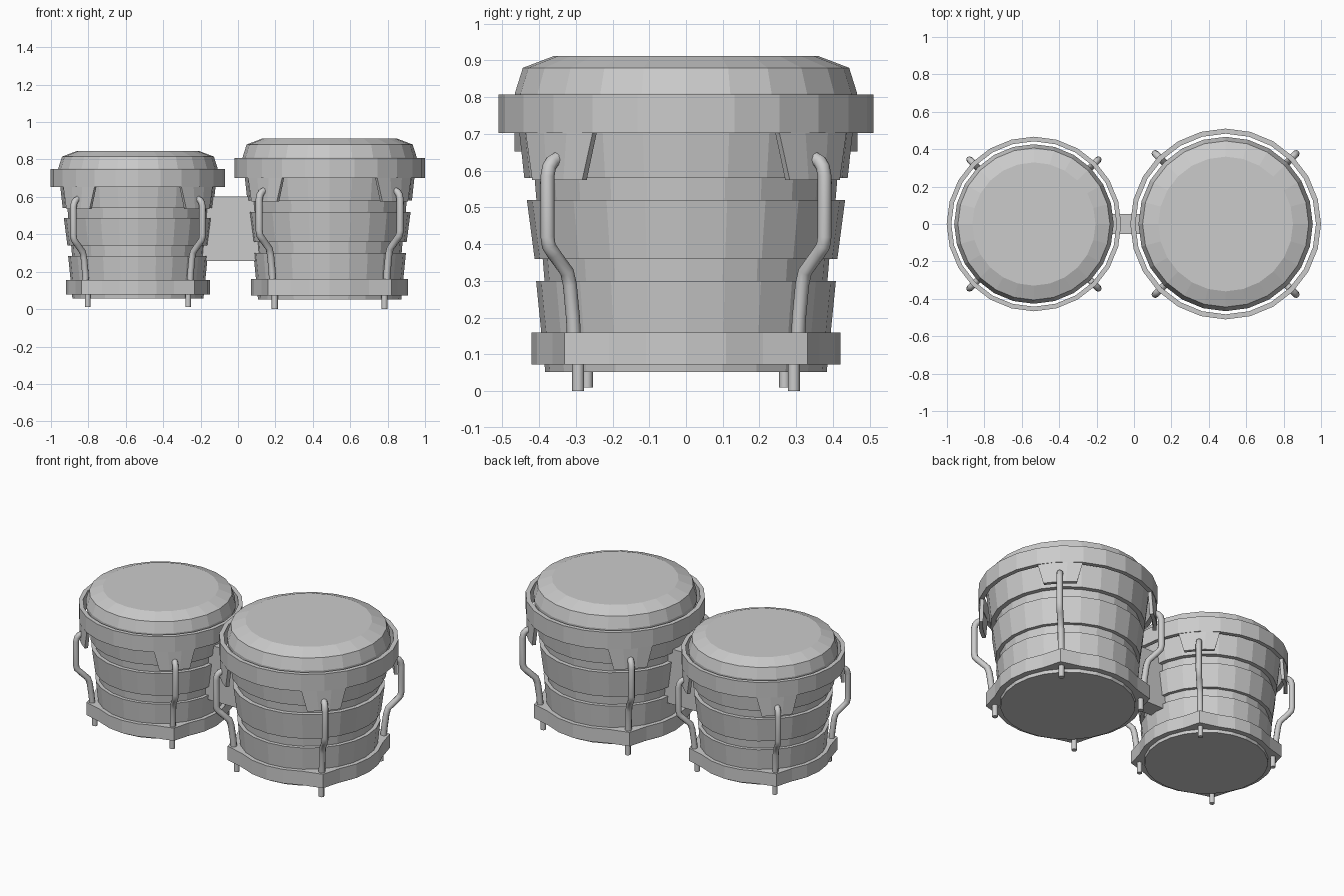
import bpy, bmesh
from math import sin, cos, radians, pi

if "Cube" in bpy.data.objects:
    bpy.data.objects.remove(bpy.data.objects["Cube"])

SIDES = 24


def finish(bm, name, place):
    bmesh.ops.recalc_face_normals(bm, faces=bm.faces)
    me = bpy.data.meshes.new(name)
    bm.to_mesh(me)
    bm.free()
    return add(name, me, place)


def add(name, data, place, turn=0):
    ob = bpy.data.objects.new(name, data)
    x, z, s = place
    ob.location = (x, 0, z)
    ob.scale = (s, s, s)
    ob.rotation_euler.z = turn
    bpy.context.collection.objects.link(ob)
    return ob


def lathe(name, profile, place, closed=False, corner=None):
    """Spin (radius, z) points; 'corner' is the radius of outer points at the diagonals."""
    bm = bmesh.new()
    rings = []
    big = max(r for r, z in profile)
    for r, z in profile:
        ring = []
        for i in range(SIDES):
            a = 2 * pi * i / SIDES
            rr = corner if corner and r == big and i % 6 == 3 else r
            ring.append(bm.verts.new((rr * cos(a), rr * sin(a), z)))
        rings.append(ring)
    n = len(rings)
    for k in range(n if closed else n - 1):
        a, b = rings[k], rings[(k + 1) % n]
        for i in range(SIDES):
            j = (i + 1) % SIDES
            bm.faces.new((a[i], a[j], b[j], b[i]))
    if not closed:
        bm.faces.new(rings[0])
        bm.faces.new(rings[-1])
    return finish(bm, name, place)


def bracket(name, angle, place):
    """Curved trapezoid plate hanging below the rim."""
    bm = bmesh.new()
    cols = []
    for t in (-1, -0.33, 0.33, 1):
        col = []
        for r, z, half in ((0.483, 0.71, 15), (0.505, 0.71, 15),
                           (0.505, 0.575, 11), (0.483, 0.575, 11)):
            a = radians(angle + t * half)
            col.append(bm.verts.new((r * cos(a), r * sin(a), z)))
        cols.append(col)
    for a, b in zip(cols, cols[1:]):
        for i in range(4):
            j = (i + 1) % 4
            bm.faces.new((a[i], a[j], b[j], b[i]))
    bm.faces.new(cols[0])
    bm.faces.new(cols[-1])
    finish(bm, name, place)


def rod(name, points, thick, angle, place):
    """Round bar along (radius, z) points in one radial plane."""
    cu = bpy.data.curves.new(name, 'CURVE')
    cu.dimensions = '3D'
    cu.bevel_depth = thick
    cu.bevel_resolution = 2
    cu.use_fill_caps = True
    sp = cu.splines.new('POLY')
    sp.points.add(len(points) - 1)
    for p, (r, z) in zip(sp.points, points):
        p.co = (r, 0, z, 1)
    ob = add(name, cu, place, radians(angle))
    bpy.ops.object.select_all(action='DESELECT')
    ob.select_set(True)
    bpy.context.view_layer.objects.active = ob
    bpy.ops.object.convert(target='MESH')
    bpy.ops.object.shade_smooth_by_angle(angle=radians(50))


ROD = [(0.43, 0.13), (0.435, 0.20), (0.447, 0.29), (0.458, 0.325), (0.51, 0.375),
       (0.528, 0.395), (0.533, 0.42), (0.533, 0.585), (0.527, 0.61),
       (0.515, 0.625), (0.49, 0.635)]


def drum(tag, place):
    # stepped wooden shell with two grooves
    lathe(tag + "_shell", [(0.383, 0.052), (0.408, 0.30), (0.385, 0.30), (0.39, 0.36),
                           (0.412, 0.36), (0.433, 0.52), (0.407, 0.52), (0.412, 0.58),
                           (0.44, 0.58), (0.463, 0.79)], place)
    # drum skin
    lathe(tag + "_skin", [(0.465, 0.785), (0.466, 0.81), (0.444, 0.88), (0.36, 0.912)], place)
    # tension rim
    lathe(tag + "_rim", [(0.483, 0.702), (0.51, 0.702), (0.51, 0.808), (0.483, 0.808)],
          place, closed=True)
    # base hoop with four pointed corners
    lathe(tag + "_base_hoop", [(0.375, 0.073), (0.42, 0.073), (0.42, 0.16), (0.375, 0.16)],
          place, closed=True, corner=0.467)
    # hooks, brackets and feet on the diagonals
    for i in range(4):
        a = 45 + 90 * i
        bracket(f"{tag}_bracket_{i}", a, place)
        rod(f"{tag}_tension_rod_{i}", ROD, 0.019, a, place)
        rod(f"{tag}_foot_{i}", [(0.415, 0.0), (0.415, 0.12)], 0.0165, a, place)


drum("large_drum", (0.49, 0.0, 1.0))
drum("small_drum", (-0.535, 0.01, 0.915))

# block joining the drums
bm = bmesh.new()
bmesh.ops.create_cube(bm, size=1)
for v in bm.verts:
    v.co = (v.co.x * 0.31 - 0.04, v.co.y * 0.105, v.co.z * 0.345 + 0.43)
finish(bm, "joining_block", (0, 0, 1))
